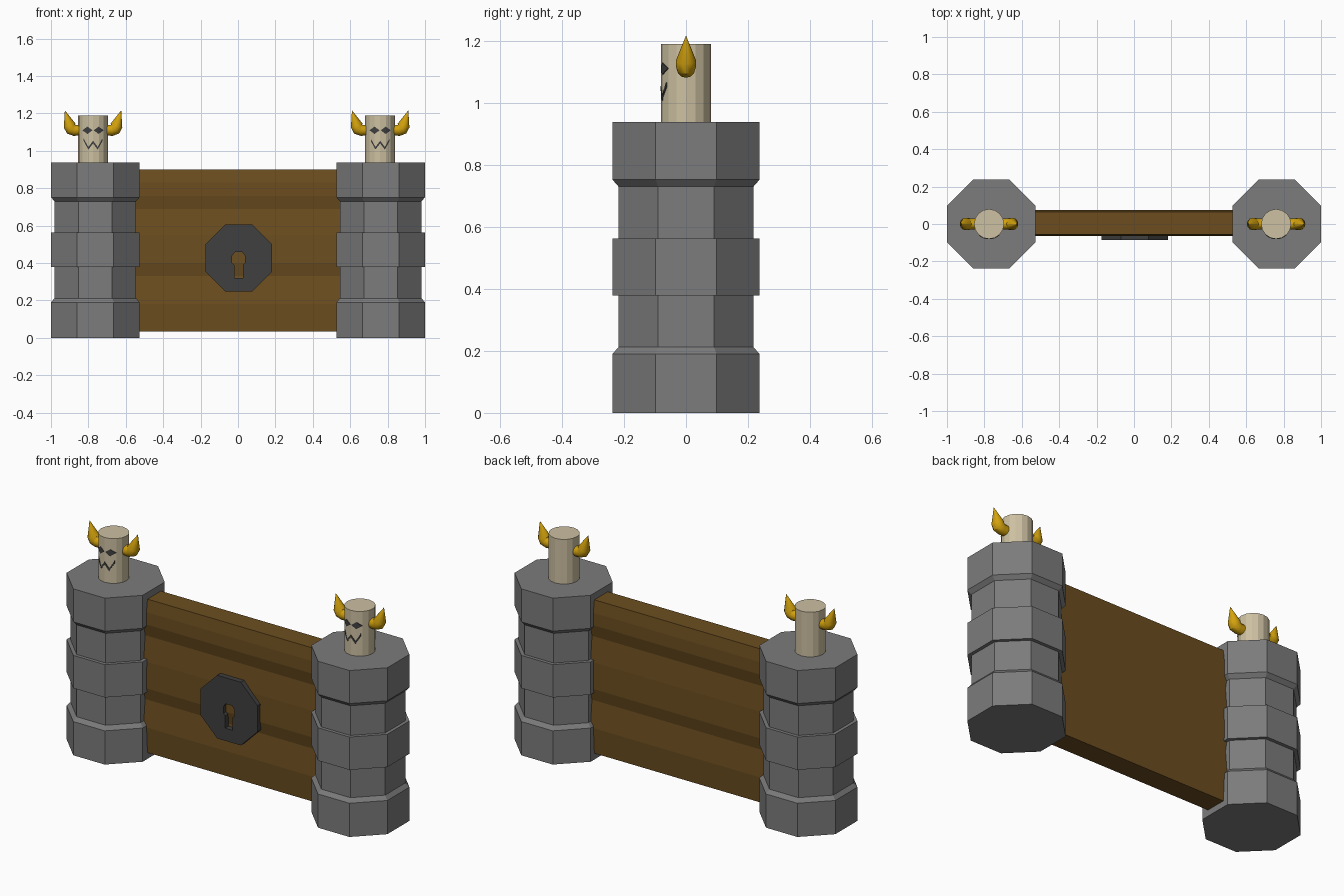
import bpy, bmesh, math
from mathutils import Vector

if "Cube" in bpy.data.objects:
    bpy.data.objects.remove(bpy.data.objects["Cube"])


def material(name, rgb):
    m = bpy.data.materials.new(name)
    m.diffuse_color = (*rgb, 1)
    m.use_nodes = True
    m.node_tree.nodes["Principled BSDF"].inputs["Base Color"].default_value = m.diffuse_color
    return m


STONE = material("grey stone", (0.2, 0.2, 0.2))
WOOD = material("brown wood", (0.15, 0.076, 0.014))
IRON = material("dark iron", (0.05, 0.05, 0.05))
BONE = material("pale bone", (0.61, 0.53, 0.36))
GOLD = material("gold horn", (0.65, 0.36, 0.004))


def make(name, bm, mat, smooth=None):
    bmesh.ops.recalc_face_normals(bm, faces=bm.faces)
    me = bpy.data.meshes.new(name)
    bm.to_mesh(me)
    bm.free()
    me.materials.append(mat)
    ob = bpy.data.objects.new(name, me)
    bpy.context.collection.objects.link(ob)
    if smooth:
        bpy.ops.object.select_all(action='DESELECT')
        ob.select_set(True)
        bpy.context.view_layer.objects.active = ob
        bpy.ops.object.shade_smooth_by_angle(angle=math.radians(smooth))
    return ob


def loft(bm, rings):
    """Bridge rings of points, capping both ends."""
    vs = [[bm.verts.new(p) for p in r] for r in rings]
    n = len(vs[0])
    for a, b in zip(vs, vs[1:]):
        for i in range(n):
            j = (i + 1) % n
            bm.faces.new((a[i], a[j], b[j], b[i]))
    bm.faces.new(vs[0][::-1])
    bm.faces.new(vs[-1])


def circle(x, y, z, r, n, phase=0.0):
    return [(x + r * math.cos(2 * math.pi * (i + phase) / n),
             y + r * math.sin(2 * math.pi * (i + phase) / n), z) for i in range(n)]


def prism_y(bm, outline, y0, y1):
    loft(bm, [[(x, y, z) for x, z in outline] for y in (y0, y1)])


# Stone towers: octagonal, with stepped bands (height, flat-to-centre radius)
BANDS = [(0, .237), (.19, .237), (.212, .218), (.378, .218), (.378, .237), (.563, .237),
         (.563, .218), (.73, .218), (.752, .237), (.938, .237)]
for side, cx in (("left", -.763), ("right", .763)):
    bm = bmesh.new()
    loft(bm, [circle(cx, 0, z, r / math.cos(math.pi / 8), 8, .5) for z, r in BANDS])
    make(side + "_tower", bm, STONE)

# Wooden gate: gently uneven plank section, mirrored front to back
SECTION = [(.035, .06), (.18, .068), (.33, .054), (.40, .068), (.55, .066),
           (.69, .054), (.76, .069), (.83, .069), (.90, .06)]
profile = [(.005 - d, z) for z, d in SECTION] + [(.005 + d, z) for z, d in reversed(SECTION)]
bm = bmesh.new()
loft(bm, [[(x, y, z) for y, z in profile] for x in (-.6, .6)])
make("gate", bm, WOOD)

# Lock plate with keyhole cut through
bm = bmesh.new()
prism_y(bm, [(x + .004, y + .427) for x, y, _ in circle(0, 0, 0, .178 / math.cos(math.pi / 8), 8, .5)],
        -.086, -.055)
plate = make("lock_plate", bm, IRON)
bm = bmesh.new()
half = [(.023, .32), (.023, .39), (.034, .402), (.034, .44), (.02, .458)]
prism_y(bm, [(x + .003, z) for x, z in half] + [(.003 - x, z) for x, z in reversed(half)], -.2, 0)
cutter = make("keyhole_cutter", bm, IRON)
cutter.hide_render = True
cutter.hide_set(True)
cut = plate.modifiers.new("keyhole", 'BOOLEAN')
cut.object = cutter
cut.solver = 'EXACT'

# Totem heads on the towers
R = .08
Z_FACE = 1.11


def on_head(cx, x, z, lift):
    """Point lying on the curved front of a head."""
    return (cx + x, -math.sqrt((R + lift) ** 2 - x * x), z)


def wrapped_strip(bm, cx, stations):
    """Thin plate following the head; stations are (x, low z, high z)."""
    loft(bm, [[on_head(cx, x, lo, -.004), on_head(cx, x, lo, .0015),
               on_head(cx, x, hi, .0015), on_head(cx, x, hi, -.004)] for x, lo, hi in stations])


for side, cx in (("left", -.775), ("right", .76)):
    bm = bmesh.new()
    loft(bm, [circle(cx, 0, z, R, 16) for z in (.93, 1.19)])
    make(side + "_head", bm, BONE)

    # Diamond eyes and zigzag mouth
    bm = bmesh.new()
    for s in (-1, 1):
        wrapped_strip(bm, cx, [(s * .03 + dx, Z_FACE - h, Z_FACE + h) for dx, h in
                               ((-.026, .001), (-.013, .01), (0, .02), (.013, .01), (.026, .001))])
    make(side + "_eyes", bm, IRON)
    bm = bmesh.new()
    zigzag = [(-.05, 1.056), (-.038, 1.034), (-.025, 1.011), (-.012, 1.028), (0, 1.044),
              (.012, 1.028), (.025, 1.011), (.038, 1.034), (.05, 1.056)]
    wrapped_strip(bm, cx, [(x, z - .004, z + .01) for x, z in zigzag])
    make(side + "_mouth", bm, IRON)

    # Upturned horns: rings along a bent path (out, height, tilt, radius)
    for s, label in ((-1, "outer" if cx < 0 else "inner"), (1, "inner" if cx < 0 else "outer")):
        bm = bmesh.new()
        rings = []
        for out, z, tilt, r in ((.06, 1.11, 0, .028), (.1, 1.11, 10, .03), (.118, 1.118, 40, .033),
                                (.125, 1.135, 72, .033), (.15, 1.215, 75, .0008)):
            t = math.radians(tilt)
            up = Vector((-s * math.sin(t), 0, math.cos(t)))
            c = Vector((cx + s * out, 0, z))
            rings.append([c + r * (math.cos(a) * up + math.sin(a) * Vector((0, 1, 0)))
                          for a in (2 * math.pi * i / 12 for i in range(12))])
        loft(bm, rings)
        make(f"{side}_head_{label}_horn", bm, GOLD, 35)
